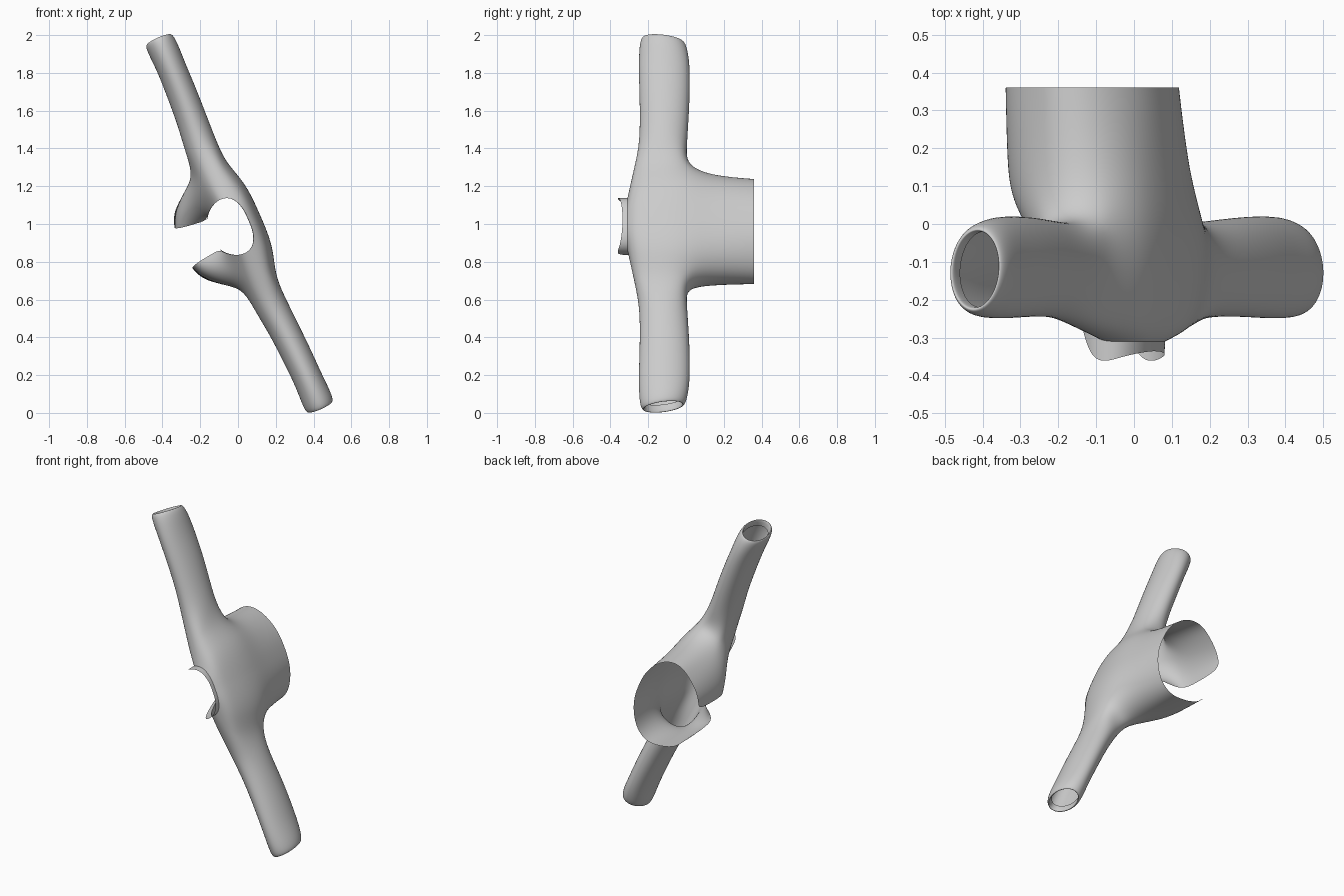
import bpy, bmesh, math

if "Cube" in bpy.data.objects:
    bpy.data.objects.remove(bpy.data.objects["Cube"])

TILT = math.radians(-23.7)          # the garment leans in the xz plane
COLS = 9                            # back centre (0) to front opening edge (8)

# Half cross-sections (x across, z along the sleeves), hem to neck
SECTIONS = [
    [(.09, 0), (.085, .1), (.045, .20), (-.02, .275), (-.10, .30), (-.17, .275), (-.24, .235), (-.295, .18), (-.315, .12)],
    [(.11, 0), (.105, .1), (.08, .2), (.015, .28), (-.07, .305), (-.14, .295), (-.225, .25), (-.29, .18), (-.315, .115)],
    [(.127, 0), (.127, .1), (.115, .21), (.07, .315), (-.02, .355), (-.125, .325), (-.21, .26), (-.28, .18), (-.31, .11)],
    [(.127, 0), (.127, .1), (.115, .21), (.075, .34), (-.005, .38), (-.115, .33), (-.165, .26), (-.235, .17), (-.275, .10)],
    [(.10, 0), (.10, .09), (.09, .19), (.05, .31), (-.015, .34), (-.08, .31), (-.125, .23), (-.165, .145), (-.195, .09)],
    [(.06, 0), (.06, .06), (.042, .115), (.015, .145), (-.02, .157), (-.06, .155), (-.10, .135), (-.13, .108), (-.145, .085)],
]
BACK_Y = [.36, .13, 0, -.13, -.275, -.31]
FRONT_Y = [.36, .2, .09, .045, .02, 0]
FRONT_WEIGHT = [0, 0, 0, 0, 0, .06, .35, .7, 1]

# Sleeve rings: distance, centre x, radius x, centre y, radius y
SLEEVE = [(.46, -.015, .088, -.122, .127), (.6, -.002, .081, -.115, .129),
          (.75, .006, .080, -.113, .134), (.9, .01, .077, -.115, .136),
          (1.0, .01, .082, -.118, .130), (1.055, .008, .080, -.12, .118),
          (1.068, .008, .064, -.12, .10), (1.02, .008, .062, -.12, .10)]


def row_y(r, c):
    w = FRONT_WEIGHT[c]
    return BACK_Y[r] * (1 - w) + FRONT_Y[r] * w


def finish(bm, name):
    bmesh.ops.delete(bm, geom=[v for v in bm.verts if not v.link_faces], context='VERTS')
    bmesh.ops.recalc_face_normals(bm, faces=bm.faces[:])
    for f in bm.faces:
        f.smooth = True
    mesh = bpy.data.meshes.new(name)
    bm.to_mesh(mesh)
    bm.free()
    ob = bpy.data.objects.new(name, mesh)
    bpy.context.collection.objects.link(ob)
    ob.rotation_euler = (0, TILT, 0)
    ob.location = (0, 0, 1)
    mirror = ob.modifiers.new("mirror", 'MIRROR')
    mirror.use_axis = (False, False, True)
    sub = ob.modifiers.new("smooth", 'SUBSURF')
    sub.levels = sub.render_levels = 3
    return ob


# Jacket body: lofted half shell with an armhole left open
bm = bmesh.new()
grid = [[bm.verts.new((x, row_y(r, c), z)) for c, (x, z) in enumerate(sec)]
        for r, sec in enumerate(SECTIONS)]
for r in range(len(grid) - 1):
    for c in range(COLS - 1):
        if r in (2, 3) and c in (3, 4):
            continue
        bm.faces.new((grid[r][c], grid[r][c + 1], grid[r + 1][c + 1], grid[r + 1][c]))

# Sleeve grown from the armhole, cuff turned inward
ring = [grid[r][c] for r, c in ((2, 4), (2, 5), (3, 5), (4, 5), (4, 4), (4, 3), (3, 3), (2, 3))]
for u, cx, rx, cy, ry in SLEEVE:
    new = []
    for i in range(8):
        a = i * math.tau / 8
        dy = 1.1 * ry * math.cos(a)
        slant = -.13 * dy if u > .95 else 0
        new.append(bm.verts.new((cx - 1.1 * rx * math.sin(a), cy + dy, u + slant)))
    for i in range(8):
        j = (i + 1) % 8
        bm.faces.new((ring[i], ring[j], new[j], new[i]))
    ring = new
finish(bm, "jacket_body_and_sleeves")

# Standing collar around the neckline, lower at back and front
bm = bmesh.new()
RISE = [.025, .028, .035, .045, .055, .06, .055, .04, .03]
base = [bm.verts.new((x, row_y(5, c), z)) for c, (x, z) in enumerate(SECTIONS[-1])]
top = [bm.verts.new((x * .97, row_y(5, c) - RISE[c], z)) for c, (x, z) in enumerate(SECTIONS[-1])]
for c in range(COLS - 1):
    bm.faces.new((base[c], base[c + 1], top[c + 1], top[c]))
finish(bm, "collar")
